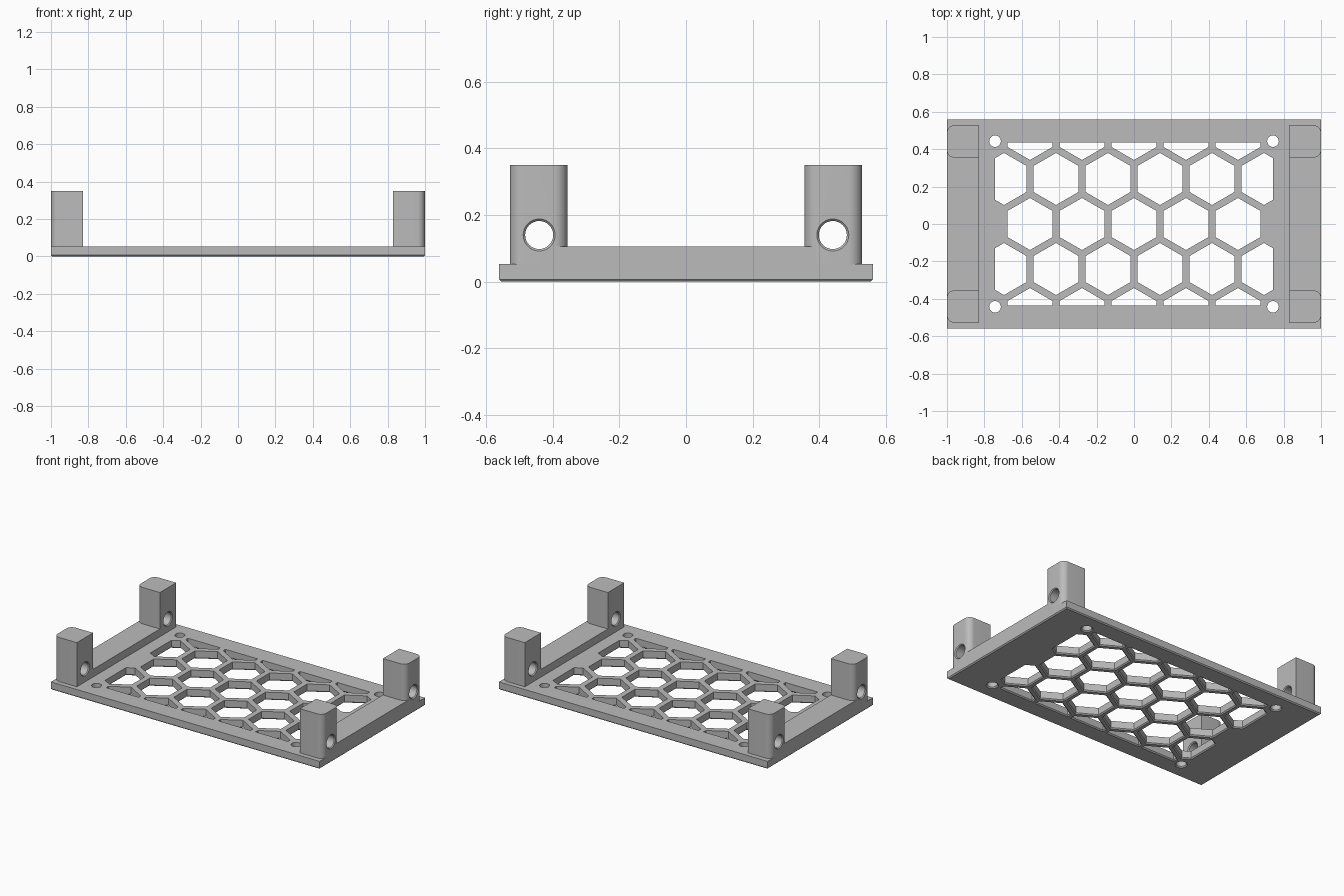
import bpy
import bmesh
from math import cos, sin, pi, sqrt

cube = bpy.data.objects.get("Cube")
if cube:
    bpy.data.objects.remove(cube, do_unlink=True)

LENGTH, DEPTH = 1.0, 0.56            # half sizes of the plate
PLATE_TOP, BEVEL = 0.053, 0.007
RAIL_TOP, POST_TOP = 0.105, 0.35
INNER_X = 0.83                       # inner side of rails and posts
POST_Y0, POST_Y1, POST_R = 0.355, 0.528, 0.04
PITCH, WALL = 0.278, 0.037           # honeycomb spacing and wall width
WIN_X, WIN_Y = 0.743, 0.435          # half sizes of the honeycomb window

grey = bpy.data.materials.new("plain grey")
grey.use_nodes = True
colour = (0.5, 0.5, 0.5, 1)
grey.diffuse_color = colour
grey.node_tree.nodes["Principled BSDF"].inputs["Base Color"].default_value = colour


def add_loft(bm, rings):
    """Closed solid through rings that have equal numbers of points."""
    loops = [[bm.verts.new(p) for p in ring] for ring in rings]
    n = len(loops[0])
    for a, b in zip(loops, loops[1:]):
        for i in range(n):
            j = (i + 1) % n
            bm.faces.new((a[i], a[j], b[j], b[i]))
    bm.faces.new(loops[0][::-1])
    bm.faces.new(loops[-1])


def make_object(name, solids):
    bm = bmesh.new()
    for rings in solids:
        add_loft(bm, rings)
    bmesh.ops.recalc_face_normals(bm, faces=bm.faces)
    mesh = bpy.data.meshes.new(name)
    bm.to_mesh(mesh)
    bm.free()
    mesh.materials.append(grey)
    ob = bpy.data.objects.new(name, mesh)
    bpy.context.collection.objects.link(ob)
    return ob


def cut(ob, solids):
    cutter = make_object("cutter", solids)
    cutter.hide_render = True
    mod = ob.modifiers.new("holes", "BOOLEAN")
    mod.operation = "DIFFERENCE"
    mod.solver = "EXACT"
    mod.object = cutter
    bpy.context.view_layer.objects.active = ob
    bpy.ops.object.modifier_apply(modifier=mod.name)
    bpy.data.objects.remove(cutter, do_unlink=True)


def smooth(ob):
    bpy.ops.object.select_all(action="DESELECT")
    ob.select_set(True)
    bpy.context.view_layer.objects.active = ob
    bpy.ops.object.shade_smooth_by_angle(angle=pi / 6)


def at_z(outline, z):
    return [(x, y, z) for x, y in outline]


def rect(x0, x1, y0, y1):
    return [(x0, y0), (x1, y0), (x1, y1), (x0, y1)]


def circle(cx, cy, r, n=32):
    return [(cx + r * cos(2 * pi * i / n), cy + r * sin(2 * pi * i / n)) for i in range(n)]


def clip(outline, axis, side, limit):
    """Keep the part of an outline where side * coordinate <= limit."""
    out = []
    for p, q in zip(outline, outline[1:] + outline[:1]):
        dp, dq = side * p[axis] - limit, side * q[axis] - limit
        if dp <= 0:
            out.append(p)
        if dp * dq < 0:
            t = dp / (dp - dq)
            out.append((p[0] + t * (q[0] - p[0]), p[1] + t * (q[1] - p[1])))
    return out


def cell(cx, cy, grow):
    """Upright hexagon trimmed to the window, grown outward evenly."""
    r = ((PITCH - WALL) / 2 + grow) * 2 / sqrt(3)
    outline = [(cx + r * cos(pi / 6 + k * pi / 3), cy + r * sin(pi / 6 + k * pi / 3))
               for k in range(6)]
    for side in (-1, 1):
        outline = clip(outline, 0, side, WIN_X + grow)
        outline = clip(outline, 1, side, WIN_Y + grow)
    return outline


def flared(outline_at):
    """Vertical cutter that widens at the underside."""
    low = -0.005
    return [at_z(outline_at(BEVEL - low), low),
            at_z(outline_at(0), BEVEL),
            at_z(outline_at(0), PLATE_TOP + 0.02)]


# Base plate with a bevelled underside, honeycomb and corner screw holes
inner = rect(-LENGTH + BEVEL, LENGTH - BEVEL, -DEPTH + BEVEL, DEPTH - BEVEL)
outer = rect(-LENGTH, LENGTH, -DEPTH, DEPTH)
plate = make_object("base_plate", [[at_z(inner, 0), at_z(outer, BEVEL), at_z(outer, PLATE_TOP)]])

holes = []
for row in range(-2, 3):
    odd = row % 2
    columns = range(-3, 3) if odd else range(-2, 3)
    for col in columns:
        cx, cy = (col + odd / 2) * PITCH, row * PITCH * sqrt(3) / 2
        holes.append(flared(lambda g: cell(cx, cy, g)))
for sx in (-1, 1):
    for sy in (-1, 1):
        holes.append(flared(lambda g: circle(sx * WIN_X, sy * 0.443, 0.031 + g)))
cut(plate, holes)
smooth(plate)


# Post outline: square inside corners, rounded outside corners
def post_outline(sx, sy):
    pts = [(INNER_X, POST_Y1), (INNER_X, POST_Y0)]
    for cy, start in ((POST_Y0 + POST_R, -pi / 2), (POST_Y1 - POST_R, 0)):
        for i in range(9):
            a = start + i * pi / 16
            pts.append((LENGTH - POST_R + POST_R * cos(a), cy + POST_R * sin(a)))
    return [(sx * x, sy * y) for x, y in pts]


# Sideways bolt hole with a small bevel at both mouths
def bolt_hole(sx, sy):
    e, r = 0.01, 0.042
    stations = ((INNER_X - e, r + BEVEL + e - 0.001), (INNER_X + BEVEL - 0.001, r),
                (LENGTH - BEVEL + 0.001, r), (LENGTH + e, r + BEVEL + e - 0.001))
    return [[(sx * x, y, z) for y, z in circle(sy * 0.44, 0.14, rad)] for x, rad in stations]


# Side rails and the four posts
for sx, side in ((1, "left"), (-1, "right")):
    x0, x1 = sorted((sx * INNER_X, sx * LENGTH))
    outline = rect(x0, x1, -0.39, 0.39)
    make_object(side + "_rail", [[at_z(outline, PLATE_TOP), at_z(outline, RAIL_TOP)]])
    for sy, end in ((-1, "front"), (1, "back")):
        outline = post_outline(sx, sy)
        post = make_object(f"{end}_{side}_post", [[at_z(outline, PLATE_TOP), at_z(outline, POST_TOP)]])
        cut(post, [bolt_hole(sx, sy)])
        smooth(post)
